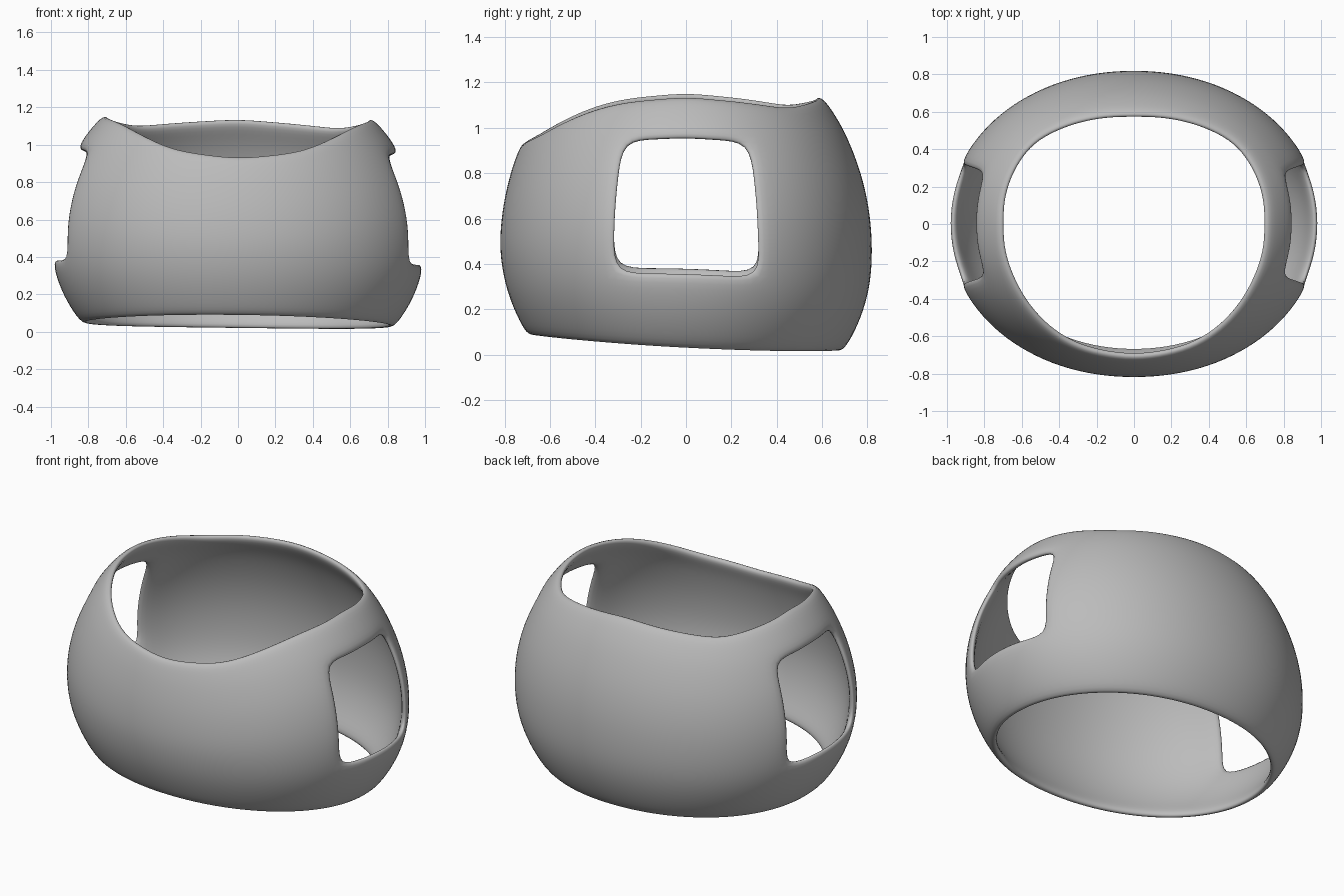
import bpy, bmesh
from math import sin, cos, pi, degrees, copysign

cube = bpy.data.objects.get("Cube")
if cube:
    bpy.data.objects.remove(cube, do_unlink=True)

SEGMENTS = 32
THICKNESS = 0.045

# Row heights measured at the sides; the window spans rows 3 to 7
ROWS = [0.012, 0.11, 0.23, 0.358, 0.51, 0.66, 0.82, 0.975, 1.07, 1.16]
WINDOW_ROWS = range(3, 7)

# Top rim height against degrees from the front
RIM = [(0, 0.935), (21, 0.97), (39, 1.055), (52, 1.11), (68, 1.14),
       (90, 1.16), (115, 1.135), (135, 1.105), (158, 1.13), (180, 1.15)]


def rim_height(angle):
    for (a0, z0), (a1, z1) in zip(RIM, RIM[1:]):
        if angle <= a1:
            return z0 + (z1 - z0) * (angle - a0) / (a1 - a0)
    return RIM[-1][1]


def shell_point(i, row):
    """Point on the squashed ellipsoid between the two wavy rims."""
    theta = 2 * pi * i / SEGMENTS
    front = -sin(theta)
    from_front = abs(degrees((theta + pi / 2 + pi) % (2 * pi) - pi))
    bottom = 0.006 + 0.072 * ((1 + front) / 2) ** 2
    t = (row - ROWS[0]) / (ROWS[-1] - ROWS[0])
    z = bottom + t * (rim_height(from_front) - bottom)
    rise = (z - 0.47) / (0.98 if z > 0.47 else 0.79)
    size = 1.008 * (1 - rise * rise) ** 0.5

    # Slightly squared oval plan
    def squared(v):
        return copysign(abs(v) ** 0.97, v)
    x = size * squared(cos(theta))
    y = 0.82 * size * squared(sin(theta)) + 0.05 * max(0, 0.47 - z)
    return x, y, z - 0.012 * x


# Shell with a window left open on each side
bm = bmesh.new()
grid = [[bm.verts.new(shell_point(i, row)) for i in range(SEGMENTS)] for row in ROWS]
half = SEGMENTS // 2
for r in range(len(ROWS) - 1):
    for i in range(SEGMENTS):
        in_window = (i + 2) % half < 4 and r in WINDOW_ROWS
        if not in_window:
            j = (i + 1) % SEGMENTS
            bm.faces.new((grid[r][i], grid[r][j], grid[r + 1][j], grid[r + 1][i]))
for face in bm.faces:
    face.smooth = True
mesh = bpy.data.meshes.new("open_shell")
bm.to_mesh(mesh)
bm.free()
shell = bpy.data.objects.new("open_shell", mesh)
bpy.context.collection.objects.link(shell)

# Wall thickness with softly rounded lips
wall = shell.modifiers.new("wall", 'SOLIDIFY')
wall.thickness = THICKNESS
wall.offset = -1
wall.use_even_offset = True
soft = shell.modifiers.new("soft", 'SUBSURF')
soft.levels = soft.render_levels = 2

# Plain grey finish
grey = bpy.data.materials.new("plain_grey")
grey.use_nodes = True
colour = (0.5, 0.5, 0.5, 1)
grey.diffuse_color = colour
grey.node_tree.nodes["Principled BSDF"].inputs["Base Color"].default_value = colour
mesh.materials.append(grey)
